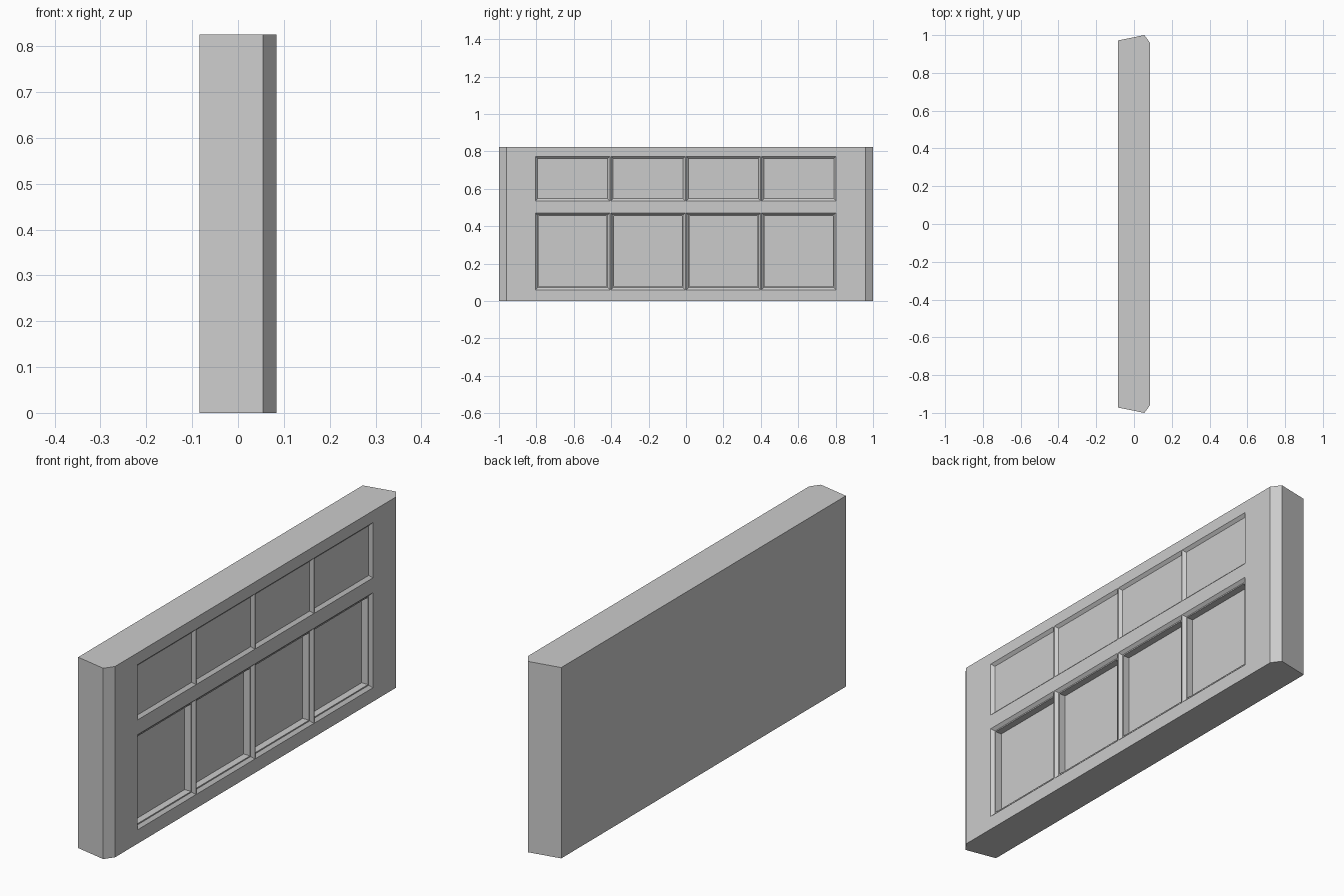
import bpy, bmesh
from mathutils import Vector

if "Cube" in bpy.data.objects:
    bpy.data.objects.remove(bpy.data.objects["Cube"])

H, X = 0.825, 0.084      # panel height, half thickness
FRONT = Vector((1, 0, 0))

bm = bmesh.new()

# Solid slab: extruded plan outline with bevelled ends
half = [(-X, 0.972), (0.055, 1.0), (X, 0.96)]
outline = half + [(x, -y) for x, y in reversed(half)]
base = bm.faces.new([bm.verts.new((x, y, 0)) for x, y in outline])
ext = bmesh.ops.extrude_face_region(bm, geom=[base], use_keep_orig=True)
bmesh.ops.translate(bm, vec=(0, 0, H),
                    verts=[g for g in ext["geom"] if isinstance(g, bmesh.types.BMVert)])
bmesh.ops.recalc_face_normals(bm, faces=bm.faces)


def front_faces():
    bm.normal_update()
    return [f for f in bm.faces if f.normal.dot(FRONT) > 0.99]


def cut(point, normal):
    """Split only the panelled face along a plane."""
    faces = front_faces()
    edges = {e for f in faces for e in f.edges}
    verts = {v for f in faces for v in f.verts}
    bmesh.ops.bisect_plane(bm, geom=list(verts) + list(edges) + faces,
                           plane_co=point, plane_no=normal, dist=1e-5)


# Layout of the two rows of four panels
rows = [(0.06, 0.471), (0.535, 0.774)]
cols = [(-0.805 + 0.403 * i, -0.805 + 0.403 * i + 0.398) for i in range(4)]
for y in (v for c in cols for v in c):
    cut((0, y, 0), (0, 1, 0))
for z in (v for r in rows for v in r):
    cut((0, 0, z), (0, 0, 1))


def cells(row):
    picked = []
    for f in front_faces():
        c = f.calc_center_median()
        if row[0] < c.z < row[1] and any(a < c.y < b for a, b in cols):
            picked.append(f)
    return picked


lower, upper = cells(rows[0]), cells(rows[1])

# Chamfered recess on every panel
bmesh.ops.inset_individual(bm, faces=lower + upper, thickness=0.012,
                           depth=-0.012, use_even_offset=True)

# Deep straight recess with a narrow ledge in the lower panels
bmesh.ops.inset_individual(bm, faces=lower, thickness=0.005, use_even_offset=True)
deep = bmesh.ops.extrude_discrete_faces(bm, faces=lower)["faces"]
bmesh.ops.translate(bm, vec=(-0.03, 0, 0), verts=list({v for f in deep for v in f.verts}))

bmesh.ops.recalc_face_normals(bm, faces=bm.faces)
mesh = bpy.data.meshes.new("panelled_wall")
bm.to_mesh(mesh)
bm.free()
bpy.context.collection.objects.link(bpy.data.objects.new("panelled_wall", mesh))
